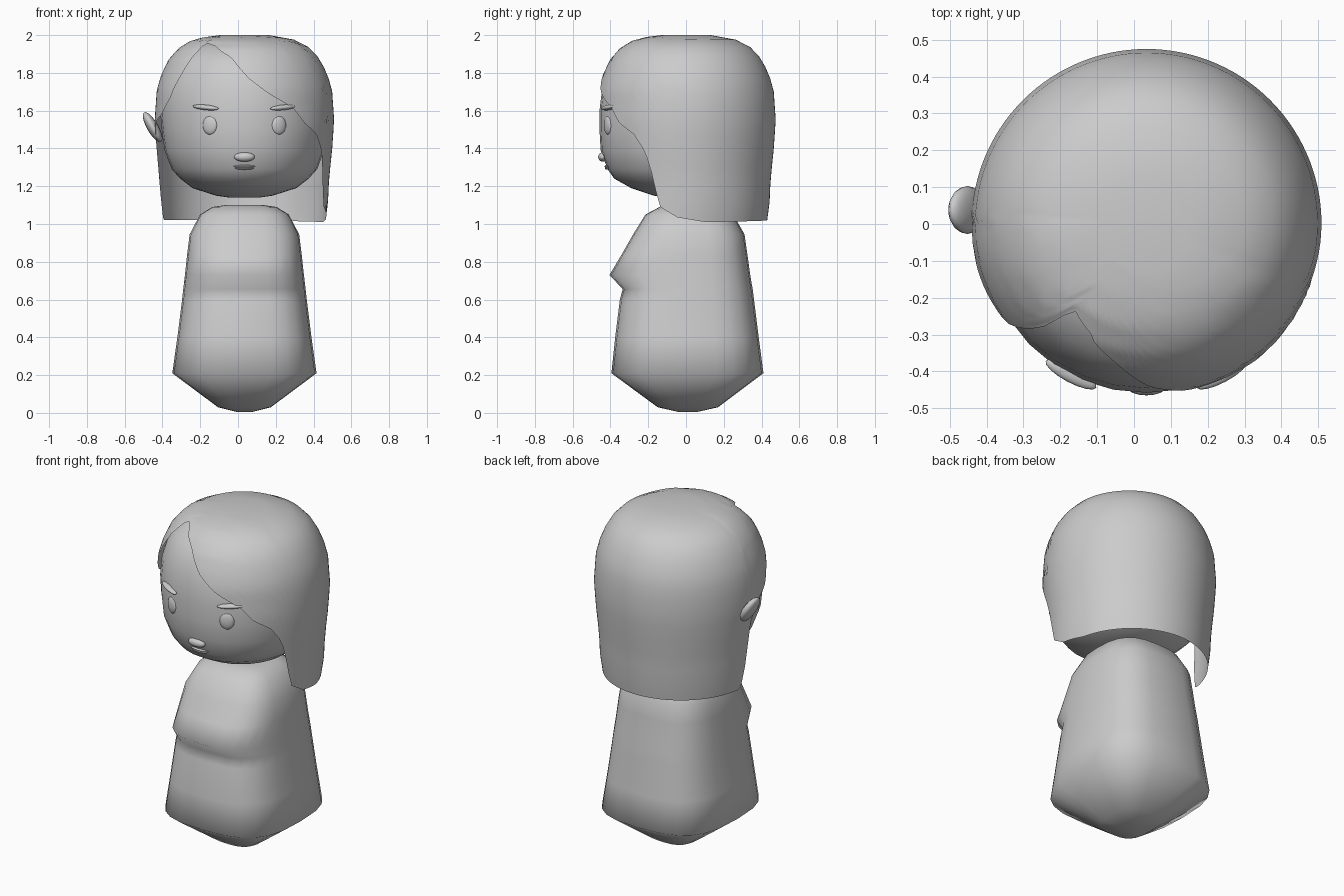
import bpy, bmesh, math
from mathutils import Matrix, Vector

if "Cube" in bpy.data.objects:
    bpy.data.objects.remove(bpy.data.objects["Cube"])

CX = 0.034   # figure axis sits slightly right because of the ear

grey = bpy.data.materials.new("light grey")
grey.diffuse_color = (0.6, 0.6, 0.6, 1)
grey.use_nodes = True
grey.node_tree.nodes["Principled BSDF"].inputs["Base Color"].default_value = grey.diffuse_color


def finish(bm, name):
    bmesh.ops.recalc_face_normals(bm, faces=bm.faces)
    for f in bm.faces:
        f.smooth = True
    me = bpy.data.meshes.new(name)
    bm.to_mesh(me)
    bm.free()
    me.materials.append(grey)
    ob = bpy.data.objects.new(name, me)
    bpy.context.collection.objects.link(ob)
    return ob


def interp(table, t):
    """Piecewise-linear lookup; rows are (key, value...)."""
    if t <= table[0][0]:
        return table[0][1]
    for (a, va), (b, vb) in zip(table, table[1:]):
        if t <= b:
            return va + (vb - va) * (t - a) / (b - a)
    return table[-1][1]


def loft(name, rings, n, segs):
    """Stack of superellipse rings: (z, half width, front depth, back depth)."""
    bm = bmesh.new()
    loops = []
    for z, a, front, back in rings:
        loop = []
        for i in range(segs):
            p = 2 * math.pi * i / segs
            s, c = math.sin(p), math.cos(p)
            x = math.copysign(abs(s) ** (2 / n), s) * a
            y = -math.copysign(abs(c) ** (2 / n), c) * (front if c > 0 else back)
            loop.append(bm.verts.new((CX + x, y, z)))
        loops.append(loop)
    for lo, hi in zip(loops, loops[1:]):
        for i in range(segs):
            j = (i + 1) % segs
            bm.faces.new((lo[i], lo[j], hi[j], hi[i]))
    bm.faces.new(loops[0])
    bm.faces.new(loops[-1])
    return finish(bm, name)


def ellipsoid(name, centre, radii, rot):
    bm = bmesh.new()
    m = Matrix.Translation(centre) @ rot.to_4x4() @ Matrix.Diagonal((*radii, 1))
    bmesh.ops.create_uvsphere(bm, u_segments=16, v_segments=10, radius=1, matrix=m)
    return finish(bm, name)


# robe-like body with folded sleeves bulging at the front
loft("body", [
    (0.005, 0.04, 0.04, 0.06), (0.03, 0.14, 0.15, 0.17), (0.21, 0.382, 0.395, 0.41),
    (0.40, 0.355, 0.375, 0.385), (0.60, 0.33, 0.35, 0.36), (0.655, 0.324, 0.335, 0.353),
    (0.73, 0.315, 0.405, 0.34), (0.84, 0.303, 0.34, 0.325), (0.945, 0.29, 0.28, 0.31),
    (1.05, 0.235, 0.215, 0.25), (1.09, 0.17, 0.14, 0.18), (1.1, 0.1, 0.09, 0.1)], 2.9, 24)

# round head
loft("head", [
    (1.14, 0.08, 0.09, 0.08), (1.15, 0.15, 0.17, 0.15), (1.19, 0.275, 0.29, 0.28),
    (1.24, 0.34, 0.38, 0.34), (1.29, 0.385, 0.415, 0.38), (1.39, 0.423, 0.452, 0.42),
    (1.50, 0.438, 0.458, 0.44), (1.60, 0.446, 0.458, 0.445), (1.71, 0.438, 0.445, 0.44),
    (1.80, 0.41, 0.415, 0.41), (1.87, 0.37, 0.375, 0.37), (1.93, 0.30, 0.30, 0.30),
    (1.965, 0.20, 0.20, 0.20), (1.975, 0.1, 0.1, 0.1)], 2.05, 32)

# hair: shell whose lower hem height depends on the angle from the front
HEM = [(-180, 1.02), (-97, 1.02), (-94, 1.06), (-90, 1.42), (-82, 1.53), (-68, 1.58),
       (-57, 1.67), (-50, 1.78), (-45, 1.88), (-41, 1.96), (-27, 1.94), (-10, 1.88),
       (3, 1.77), (16, 1.69), (33, 1.615), (42, 1.535), (54, 1.475), (62, 1.385),
       (67, 1.25), (71, 1.095), (84, 1.035), (104, 1.01), (180, 1.02)]
PROFILE = [(1.0, 0.425), (1.06, 0.44), (1.24, 0.448), (1.4, 0.465), (1.55, 0.475),
           (1.71, 0.464), (1.79, 0.44), (1.87, 0.402), (1.93, 0.35), (1.97, 0.285),
           (1.99, 0.21), (2.0, 0.13)]
bm = bmesh.new()
COLS, ROWS = 120, 14
cols = []
for i in range(COLS):
    deg = -180 + 360 * i / COLS
    hem, p = interp(HEM, deg), math.radians(deg)
    col = []
    for k in range(ROWS + 1):
        t = (k / ROWS) ** 1.4                      # finer rows near the crown
        z = 2.0 - (2.0 - hem) * t
        r = interp(PROFILE, z)
        col.append(bm.verts.new((CX + r * math.sin(p), -r * math.cos(p), z)))
    cols.append(col)
for i in range(COLS):
    a, b = cols[i], cols[(i + 1) % COLS]
    for k in range(ROWS):
        bm.faces.new((a[k], a[k + 1], b[k + 1], b[k]))
bm.faces.new([c[0] for c in cols])
finish(bm, "hair")

# face features, mirrored about the head axis
for side, word in ((-1, "left"), (1, "right")):
    yaw = Matrix.Rotation(math.radians(side * 24), 3, 'Z')
    ellipsoid(word + "_eye", (CX + side * 0.182, -0.413, 1.523), (0.042, 0.016, 0.05), yaw)
    brow = Matrix.Rotation(math.radians(side * 28), 3, 'Z') @ \
        Matrix.Rotation(math.radians(side * -5), 3, 'Y')
    ellipsoid(word + "_eyebrow", (CX + side * 0.205, -0.408, 1.617), (0.078, 0.022, 0.014), brow)

flat = Matrix.Identity(3)
ellipsoid("nose", (CX, -0.44, 1.355), (0.055, 0.025, 0.025), flat)
ellipsoid("upper_lip", (CX, -0.412, 1.305), (0.06, 0.02, 0.008), flat)
ellipsoid("lower_lip", (CX, -0.410, 1.295), (0.05, 0.02, 0.008), flat)

# the one ear poking out of the hair
ellipsoid("ear", (-0.452, 0.038, 1.513), (0.03, 0.065, 0.09),
          Matrix.Rotation(math.radians(-30), 3, 'Y'))
